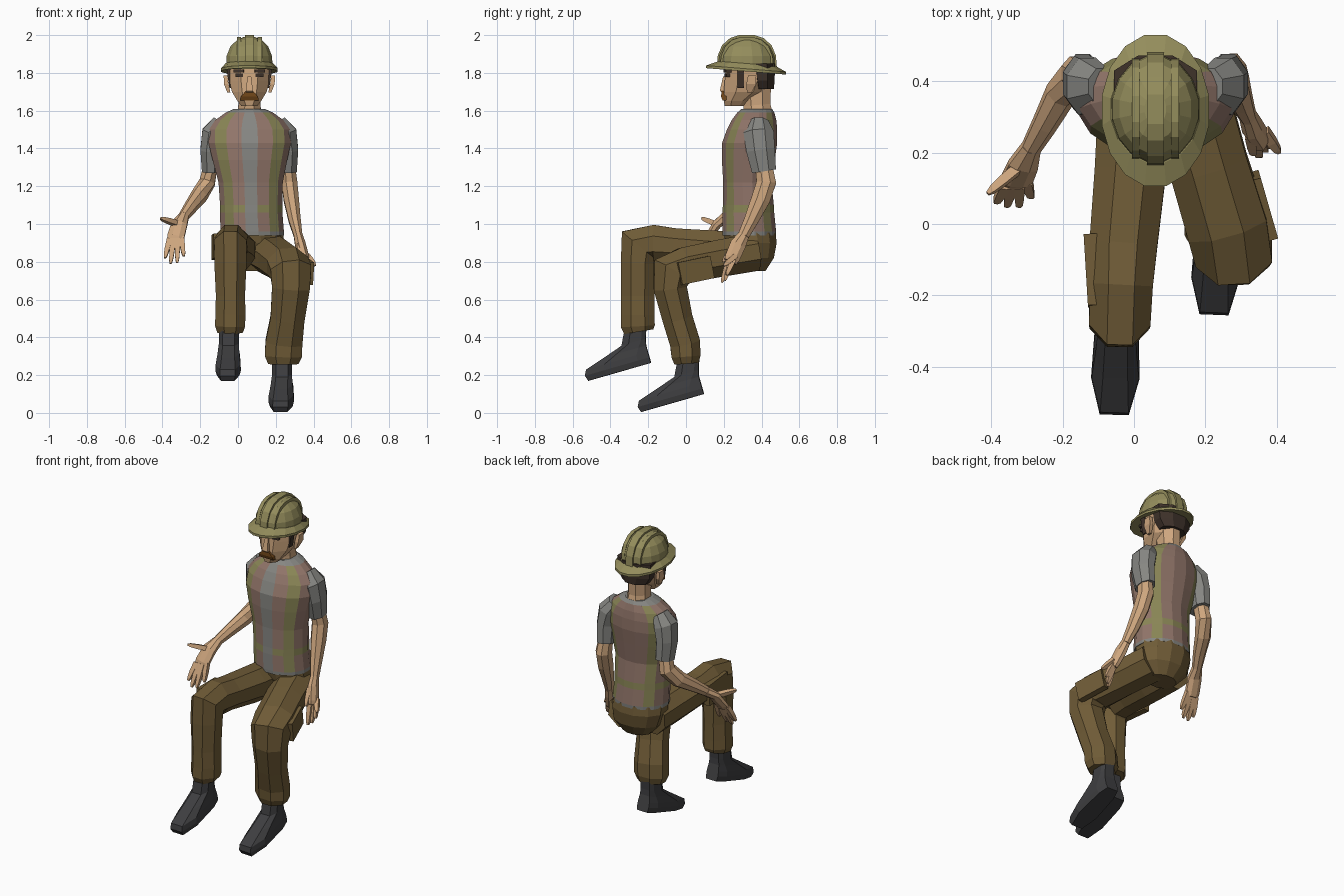
import bpy, bmesh, math
from mathutils import Vector, Matrix, Euler

def mat(name, r, g, b):
    m = bpy.data.materials.new(name)
    m.diffuse_color = [((c / 255 + 0.055) / 1.055) ** 2.4 for c in (r, g, b)] + [1]
    return m

HELMET = mat("helmet_olive", 148, 141, 92)
SHIRT = mat("shirt_grey", 134, 134, 130)
VEST = mat("vest_pink", 146, 118, 106)
STRIPE = mat("vest_stripe", 138, 134, 86)
SKIN = mat("skin", 206, 166, 126)
CLOTH = mat("trouser_brown", 112, 92, 55)
BOOT = mat("boot_black", 62, 62, 64)
HAIR = mat("hair_dark", 62, 50, 42)
BEARD = mat("moustache_brown", 112, 70, 25)

def loft(name, rings, mats, pick=None):
    """Skin a list of equal-length rings, capped at both ends."""
    bm = bmesh.new()
    vs = [[bm.verts.new(p) for p in r] for r in rings]
    n = len(rings[0])
    for i in range(len(rings) - 1):
        for j in range(n):
            k = (j + 1) % n
            f = bm.faces.new((vs[i][j], vs[i][k], vs[i + 1][k], vs[i + 1][j]))
            f.material_index = pick(i, j) if pick else 0
    bm.faces.new(vs[0][::-1])
    bm.faces.new(vs[-1])
    bmesh.ops.recalc_face_normals(bm, faces=bm.faces)
    me = bpy.data.meshes.new(name)
    bm.to_mesh(me)
    bm.free()
    for m in mats:
        me.materials.append(m)
    ob = bpy.data.objects.new(name, me)
    bpy.context.collection.objects.link(ob)
    return ob

def tube(name, pts, m, n=8, upright=False, pick=None):
    """Sections (x, y, z, half width, half depth) swept along their path."""
    c = [Vector(p[:3]) for p in pts]
    rings = []
    s = 1 / math.cos(math.pi / n)
    for i, p in enumerate(pts):
        t = (c[min(i + 1, len(c) - 1)] - c[max(i - 1, 0)]).normalized()
        if upright:
            t = Vector((0, 0, 1))
        u = Vector((1, 0, 0))
        u = (u - t * u.dot(t)).normalized()
        v = t.cross(u)
        ang = [(j + 0.5) * math.tau / n for j in range(n)]
        rings.append([c[i] + u * p[3] * s * math.cos(a) + v * p[4] * s * math.sin(a) for a in ang])
    return loft(name, rings, m if isinstance(m, list) else [m], pick)

def box(name, loc, size, m, rot=(0, 0, 0)):
    x, y, z = (d / 2 for d in size)
    M = Matrix.Translation(loc) @ Euler(rot).to_matrix().to_4x4()
    ring = [(-x, -y), (x, -y), (x, y), (-x, y)]
    return loft(name, [[M @ Vector((a, b, h)) for a, b in ring] for h in (-z, z)], [m])

# --- torso: shirt and vest with stripes
def vest(i, j):
    if i in (0, 9) or j == 11:
        return 0
    return 2 if i == 2 or j in (9, 13, 1, 5) else 1

tube("vest_torso", [
    (.075, .335, .94, .168, .141), (.075, .335, .96, .168, .142), (.07, .33, 1.06, .165, .137),
    (.07, .33, 1.1, .165, .135), (.067, .325, 1.22, .17, .128), (.063, .33, 1.34, .198, .14),
    (.062, .337, 1.43, .218, .146), (.061, .35, 1.5, .215, .133), (.06, .36, 1.55, .18, .118),
    (.06, .37, 1.59, .125, .098), (.06, .375, 1.61, .08, .08)],
    [SHIRT, VEST, STRIPE], 16, True, vest)

# --- trousers
tube("trouser_seat", [
    (.09, .35, .75, .09, .07), (.085, .355, .82, .15, .11),
    (.077, .345, .9, .168, .135), (.075, .337, .955, .163, .137)], CLOTH, 12, True)
tube("right_trouser_leg", [
    (.0, .35, .85, .1, .1), (-.01, .15, .865, .1, .1), (-.03, -.06, .885, .095, .092),
    (-.035, -.17, .895, .088, .1), (-.04, -.245, .885, .086, .12), (-.04, -.255, .79, .085, .09),
    (-.04, -.255, .62, .077, .088), (-.04, -.255, .52, .08, .088), (-.042, -.255, .46, .079, .09),
    (-.042, -.25, .43, .068, .078)], CLOTH)
tube("left_trouser_leg", [
    (.15, .36, .85, .115, .1), (.21, .16, .815, .11, .098), (.262, -.01, .78, .113, .095),
    (.28, -.075, .748, .108, .11), (.28, -.083, .66, .1, .088), (.262, -.045, .5, .09, .08),
    (.243, -.005, .37, .098, .08), (.24, 0, .3, .098, .077), (.24, .003, .26, .08, .064)], CLOTH)
box("right_cargo_pocket", (-.115, -.13, .88), (.04, .2, .13), CLOTH, (-.05, 0, .06))
box("left_cargo_pocket", (.357, .05, .755), (.04, .18, .12), CLOTH, (.2, 0, .28))

# --- boots, toes tipped down
def boot(name, heel, yaw):
    M = Matrix.Translation(heel) @ Euler((math.radians(16), 0, yaw)).to_matrix().to_4x4()
    rings = []
    for z, f, b, w in [(0, -.345, 0, .06), (.03, -.355, 0, .068), (.06, -.34, 0, .066),
                       (.095, -.23, .0, .058), (.13, -.125, .008, .053), (.21, -.085, .035, .052)]:
        half = [(.6, 0), (.88, .18), (1, .7), (.6, 1)]
        side = [(w * a, b + (f - b) * t) for a, t in half]
        rings.append([M @ Vector((x, y, z)) for x, y in side + [(-x, y) for x, y in side[::-1]]])
    loft(name, rings, [BOOT])

boot("right_boot", (-.045, -.185, .265), -.03)
boot("left_boot", (.238, .095, .1), -.04)

# --- arms; the sleeves mirror about x = 0.06
for side, sx in (("left", 1), ("right", -1)):
    tube(side + "_sleeve", [(.06 + sx * x, y, z, a, b) for x, y, z, a, b in [
        (.15, .385, 1.54, .045, .05), (.19, .385, 1.48, .062, .08),
        (.206, .395, 1.39, .053, .076), (.203, .413, 1.28, .048, .064)]], SHIRT)
tube("left_arm", [
    (.264, .41, 1.32, .036, .045), (.272, .425, 1.22, .042, .052), (.282, .395, 1.13, .04, .05),
    (.3, .345, 1.02, .032, .038), (.318, .305, .94, .023, .03)], SKIN)
tube("right_arm", [
    (-.143, .41, 1.32, .036, .045), (-.163, .42, 1.22, .042, .05), (-.205, .365, 1.15, .042, .045),
    (-.25, .28, 1.09, .034, .036), (-.287, .215, 1.04, .027, .028)], SKIN)

# --- hands: palm plus tapered fingers
def hand(side, palm, fingers):
    tube(side + "_palm", palm, SKIN)
    for i, (base, tip) in enumerate(fingers):
        a, b = Vector(base), Vector(tip)
        tube(f"{side}_finger_{i + 1}", [(*a.lerp(b, t), r, r) for t, r in
             ((0, .014), (.5, .013), (.85, .01), (1, .005))], SKIN, 4)

hand("left", [(.318, .305, .94, .023, .03), (.33, .275, .89, .028, .042), (.35, .245, .82, .026, .04),
              (.355, .235, .8, .02, .034)],
     [((.345, .225, .81), (.352, .19, .69)), ((.352, .24, .81), (.37, .205, .70)),
      ((.36, .25, .81), (.388, .215, .73)), ((.365, .26, .83), (.408, .2, .78)),
      ((.325, .25, .89), (.335, .195, .8))])
hand("right", [(-.287, .215, 1.04, .027, .028), (-.31, .165, 1.0, .042, .024), (-.33, .12, .93, .045, .02),
               (-.332, .112, .91, .04, .016)],
     [((-.362, .11, .92), (-.387, .06, .82)), ((-.342, .11, .92), (-.357, .05, .79)),
      ((-.32, .11, .92), (-.322, .05, .795)), ((-.3, .12, .93), (-.287, .075, .83)),
      ((-.32, .16, 1.0), (-.41, .085, 1.03))])

# --- head
tube("neck", [(.06, .385, 1.56, .068, .078), (.06, .375, 1.63, .058, .072),
              (.06, .37, 1.73, .06, .08)], SKIN)
tube("head", [
    (.06, .26, 1.625, .042, .055), (.06, .27, 1.65, .062, .07), (.06, .31, 1.7, .092, .11),
    (.06, .328, 1.76, .106, .123), (.06, .335, 1.83, .113, .125), (.06, .335, 1.88, .095, .105)],
    SKIN, 8, True)
tube("hair", [(.06, .41, 1.715, .08, .055), (.06, .405, 1.76, .108, .064),
              (.06, .4, 1.85, .116, .072)], HAIR, 8, True)
tube("nose", [(.06, .205, 1.69, .018, .01), (.06, .197, 1.705, .019, .018),
              (.06, .208, 1.78, .01, .012)], SKIN, 4, True)
tube("moustache", [(.06, .203, 1.655, .05, .01), (.06, .2, 1.675, .045, .014),
                   (.06, .2, 1.705, .018, .012)], BEARD, 4, True)
for side, sx in (("left", 1), ("right", -1)):
    box(side + "_eye", (.06 + sx * .05, .223, 1.787), (.042, .03, .018), HAIR, (0, 0, sx * .25))
    box(side + "_eyebrow", (.06 + sx * .052, .222, 1.81), (.055, .034, .014), HAIR, (0, 0, sx * .25))
    box(side + "_sideburn", (.06 + sx * .104, .29, 1.77), (.018, .035, .1), HAIR, (0, sx * .15, 0))
    tube(side + "_ear", [(.06 + sx * .108, .335, 1.695, .008, .012), (.06 + sx * .122, .345, 1.74, .012, .026),
                         (.06 + sx * .126, .35, 1.785, .01, .022)], SKIN, 4, True)

# --- hard hat: dome, sloping brim and three ridges
tube("helmet_dome", [
    (.06, .322, 1.82, .124, .15), (.06, .322, 1.89, .12, .145), (.06, .322, 1.94, .1, .124),
    (.06, .322, 1.975, .064, .085), (.06, .322, 1.99, .03, .045)], HELMET, 16, True)
brim = tube("helmet_brim", [
    (.06, .322, 1.815, .11, .135), (.06, .318, 1.808, .15, .212), (.06, .318, 1.822, .15, .212),
    (.06, .322, 1.85, .124, .15)], HELMET, 16, True)
for v in brim.data.vertices:
    v.co.z -= .08 * (v.co.y - .318)
arc = [(-.148, 1.83), (-.143, 1.89), (-.122, 1.94), (-.083, 1.975), (-.04, 1.989)]
arc += [(-y, z) for y, z in arc[::-1]]
tube("helmet_centre_ridge", [(.06, .322 + y, z, .024, .011) for y, z in arc], HELMET, 4)
for name, x in (("left", .055), ("right", -.055)):
    tube(f"helmet_{name}_ridge", [(.06 + x, .322 + y * .88, 1.83 + (z - 1.83) * .93, .011, .011)
                                  for y, z in arc], HELMET, 4)
